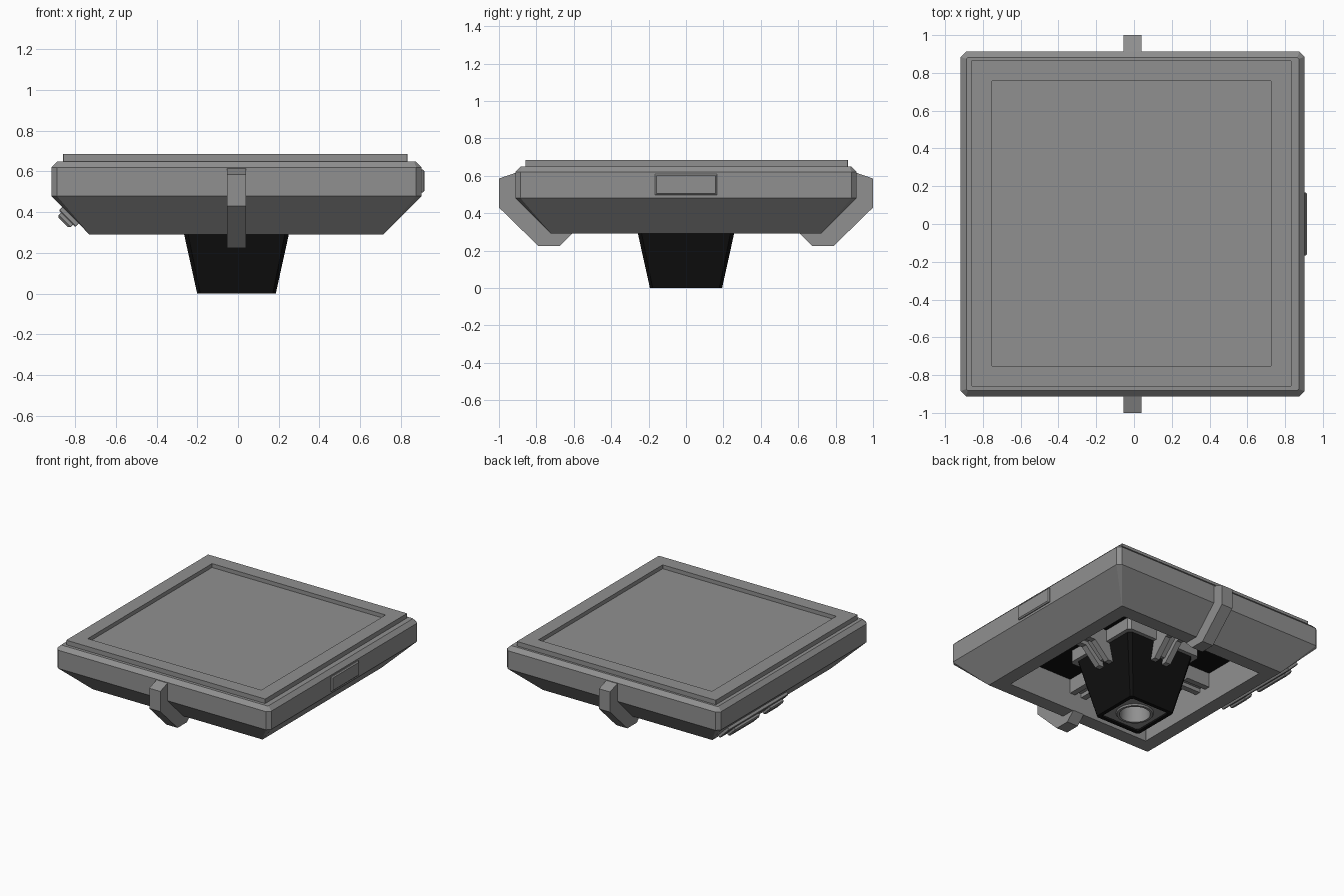
import bpy, bmesh, math
from mathutils import Matrix, Vector

if "Cube" in bpy.data.objects:
    bpy.data.objects.remove(bpy.data.objects["Cube"])

CX = -0.0075  # the body sits slightly left of the side button


def material(name, v):
    m = bpy.data.materials.new(name)
    m.diffuse_color = (v, v, v, 1)
    m.use_nodes = True
    m.node_tree.nodes["Principled BSDF"].inputs["Base Color"].default_value = m.diffuse_color
    return m


black = material("black", 0.005)
grey = material("grey", 0.28)


def add(name, bm, mats=(), loc=(CX, 0, 0)):
    bmesh.ops.recalc_face_normals(bm, faces=bm.faces)
    me = bpy.data.meshes.new(name)
    bm.to_mesh(me)
    bm.free()
    for m in mats:
        me.materials.append(m)
    ob = bpy.data.objects.new(name, me)
    ob.location = loc
    bpy.context.collection.objects.link(ob)
    return ob


def octagon(hx, hy, c, z):
    """Rectangle with corners chamfered by c."""
    pts = []
    for sx, sy in ((1, 1), (-1, 1), (-1, -1), (1, -1)):
        a, b = (sx * hx, sy * (hy - c), z), (sx * (hx - c), sy * hy, z)
        pts += [a, b] if sx * sy > 0 else [b, a]
    return pts


def circle(r, z, n=32, square=False):
    pts = []
    for i in range(n):
        c, s = math.cos(i * math.tau / n), math.sin(i * math.tau / n)
        k = r / max(abs(c), abs(s)) if square else r
        pts.append((c * k, s * k, z))
    return pts


def loft(loops, cap_start=True, cap_end=True, mat_fn=None):
    bm = bmesh.new()
    rings = [[bm.verts.new(p) for p in lp] for lp in loops]
    n = len(rings[0])
    for k in range(len(rings) - 1):
        a, b = rings[k], rings[k + 1]
        for i in range(n):
            j = (i + 1) % n
            f = bm.faces.new((a[i], a[j], b[j], b[i]))
            f.material_index = mat_fn(k) if mat_fn else 0
    if cap_start:
        bm.faces.new(rings[0]).material_index = mat_fn(-1) if mat_fn else 0
    if cap_end:
        bm.faces.new(rings[-1])
    return bm


def extrude_profile(bm, profile, half, off=0.0, rot=0.0):
    """Extrude an (r, z) outline sideways, then turn it about z."""
    m = Matrix.Rotation(rot, 3, 'Z')
    rings = [[bm.verts.new(m @ Vector((r, off + s * half, z))) for r, z in profile]
             for s in (-1, 1)]
    n = len(profile)
    for r in rings:
        bm.faces.new(r)
    for i in range(n):
        j = (i + 1) % n
        bm.faces.new((rings[0][i], rings[0][j], rings[1][j], rings[1][i]))


# housing: deep well with black ceiling, flat lower rim, sloped skirt, chamfered sides
add("housing", loft([
    octagon(.615, .615, .004, .53), octagon(.615, .615, .004, .29),
    octagon(.722, .722, .002, .29), octagon(.91, .912, .027, .48),
    octagon(.91, .912, .027, .62), octagon(.88, .882, .008, .65)],
    mat_fn=lambda k: 1 if k < 0 else 0), (grey, black))

# raised top frame with recessed panel
add("top_frame", loft([
    octagon(.846, .862, .001, .645), octagon(.846, .862, .001, .685),
    octagon(.738, .755, .001, .685), octagon(.738, .755, .001, .655)]), (grey,),
    (-.0135, .003, 0))

# tapering black column with a square pocket at its foot
add("column", loft([
    octagon(.165, .165, .012, .17), octagon(.165, .165, .012, .0),
    octagon(.193, .193, .015, .0), octagon(.257, .257, .02, .29),
    octagon(.29, .29, .025, .44)]), (black,))
add("column_collar", loft([octagon(.32, .32, .02, .44), octagon(.32, .32, .02, .53)]), (grey,))

# round socket in the foot
socket = add("foot_socket", loft([
    circle(.166, .014, square=True), circle(.132, .014), circle(.125, .003),
    circle(.108, .003), circle(.10, .15)], cap_start=False), (grey,))
for p in socket.data.polygons:
    p.use_smooth = abs(p.normal.z) < .5

# four channel-shaped braces from the column out to the well walls
side = [(.25, .30), (.30, .30), (.42, .42), (.618, .42), (.618, .53), (.25, .53)]
web = [(.25, .34), (.29, .34), (.405, .45), (.618, .45), (.618, .53), (.25, .53)]
bm = bmesh.new()
for q in range(4):
    for off in (-.05, .05):
        extrude_profile(bm, side, .022, off, q * math.pi / 2)
    extrude_profile(bm, web, .03, 0, q * math.pi / 2)
add("braces", bm, (grey,))

# clips hooked around the front and back edges
hook = [(.905, .618), (1.0, .585), (1.0, .43), (.79, .225), (.675, .225),
        (.61, .29), (.722, .29), (.905, .475)]
for name, a in (("front_clip", -math.pi / 2), ("back_clip", math.pi / 2)):
    bm = bmesh.new()
    extrude_profile(bm, hook, .047, 0, a)
    add(name, bm, (grey,))


def pad(name, w, l, h, loc, rot, c=.01):
    """Low button with chamfered top edge, standing on its local z axis."""
    ob = add(name, loft([octagon(w / 2, l / 2, .002, -.02),
                         octagon(w / 2, l / 2, .002, h - c),
                         octagon(w / 2 - c, l / 2 - c, .001, h)]), (grey,), loc)
    ob.rotation_euler = (0, rot, 0)


# right side button
pad("side_button", .112, .333, .0145, (.9025, 0, .553), math.pi / 2, .008)

# control strip with two keys on the left slope
r = math.radians(225)
spot = (-.823, .385)
pad("key_strip", .115, .72, .025, (spot[0], .37, spot[1]), r, .006)
pad("short_key", .085, .16, .05, (spot[0], .15, spot[1]), r)
pad("long_key", .085, .30, .05, (spot[0], .51, spot[1]), r)
